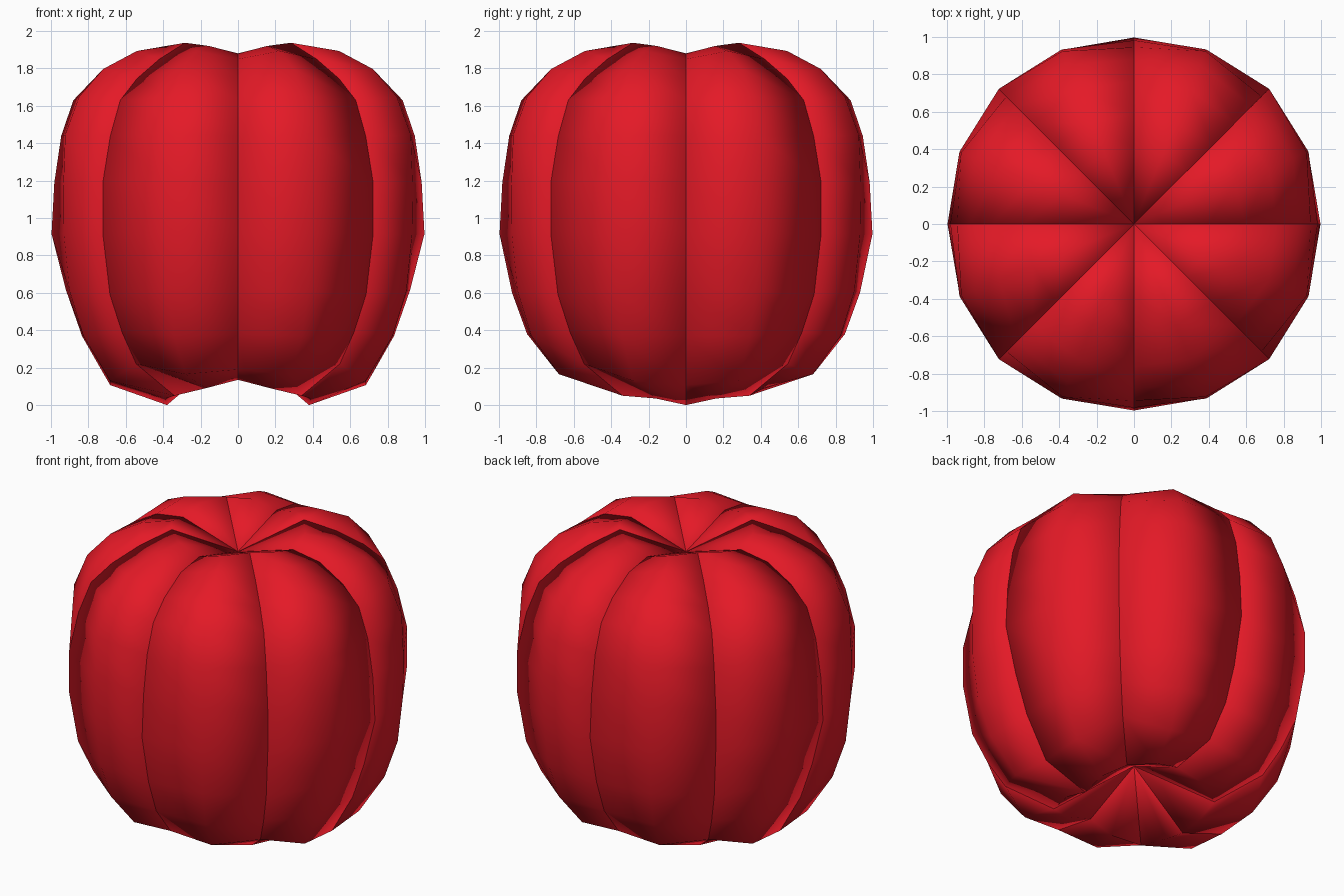
import bpy, bmesh, math

if "Cube" in bpy.data.objects:
    bpy.data.objects.remove(bpy.data.objects["Cube"])

# Vertical profiles (radius, height) from the top dimple to the widest ring and below it
TOP_CROSS = [(0, 1.76), (.40, 1.88), (.594, 1.85), (.764, 1.75), (.88, 1.63), (.945, 1.44), (.982, 1.19), (.997, .915)]
TOP_DIAG = [(0, 1.76), (.40, 1.937), (.594, 1.85), (.764, 1.745), (.89, 1.63), (.965, 1.44), (1.022, 1.19), (1.022, .915)]
TOP_RIDGE = [(0, 1.76), (.41, 1.92), (.585, 1.893), (.78, 1.797), (.92, 1.647), (1.0, 1.444), (1.01, 1.19), (1.008, .915)]

# Underside: the lobes along x reach lower than those along y
LOW_X = [(.92, .615), (.834, .369), (.684, .107), (.38, 0), (0, .32)]
LOW_Y = [(.93, .60), (.85, .38), (.70, .19), (.40, .135), (0, .32)]
LOW_DIAG = [(.968, .59), (.877, .39), (.77, .22), (.48, .05), (0, .32)]
LOW_RIDGE_X = [(.975, .61), (.895, .37), (.74, .13), (.42, .035), (0, .32)]
LOW_RIDGE_Y = [(.975, .61), (.895, .37), (.735, .165), (.45, .09), (0, .32)]


def profile(step):
    """Profile at angle step * 22.5 degrees."""
    k = step % 8
    k = min(k, 8 - k)
    return [TOP_CROSS + LOW_X, TOP_RIDGE + LOW_RIDGE_X, TOP_DIAG + LOW_DIAG,
            TOP_RIDGE + LOW_RIDGE_Y, TOP_CROSS + LOW_Y][k]


def column(bm, step, tuck=1.0):
    """One vertical row of vertices; tuck pulls it inside the body."""
    a = step * math.pi / 8
    return [bm.verts.new((r * tuck * math.cos(a), r * tuck * math.sin(a), .97 + (z - .97) * tuck))
            for r, z in profile(step)]


bm = bmesh.new()
# Eight separate lobes, each rolling inward at its two creases
for lobe in range(8):
    s = lobe * 2
    cols = [column(bm, s, .88)] + [column(bm, s + i) for i in range(3)] + [column(bm, s + 2, .88)]
    for a, b in zip(cols, cols[1:]):
        for i in range(len(a) - 1):
            bm.faces.new((a[i], a[i + 1], b[i + 1], b[i]))
    # join the poles of this lobe only
    verts = [v for c in cols for v in c]
    bmesh.ops.remove_doubles(bm, verts=verts, dist=1e-4)
for f in bm.faces:
    f.smooth = True

mesh = bpy.data.meshes.new("lobed_body")
bm.to_mesh(mesh)
bm.free()
body = bpy.data.objects.new("lobed_body", mesh)
bpy.context.collection.objects.link(body)

# Red skin
skin = bpy.data.materials.new("red_skin")
skin.diffuse_color = (.78, .01, .02, 1)
skin.use_nodes = True
skin.node_tree.nodes["Principled BSDF"].inputs["Base Color"].default_value = skin.diffuse_color
mesh.materials.append(skin)
